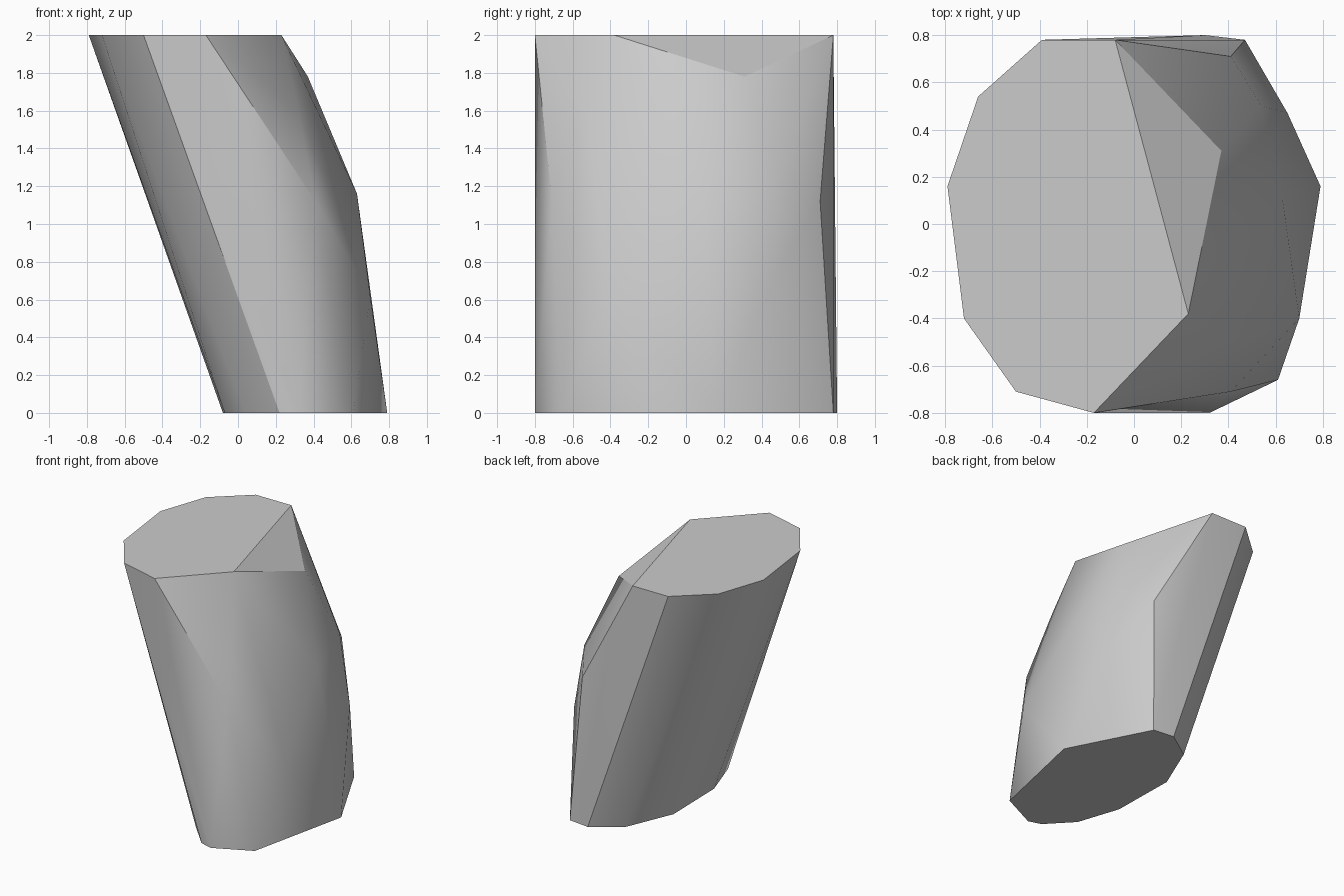
import bpy
import bmesh
import math

# Remove only the default object
default_cube = bpy.data.objects.get("Cube")
if default_cube:
    bpy.data.objects.remove(default_cube, do_unlink=True)


def make_material(name, color):
    material = bpy.data.materials.new(name)
    material.use_nodes = True
    material.diffuse_color = color
    shader = next(n for n in material.node_tree.nodes if n.type == "BSDF_PRINCIPLED")
    shader.inputs["Base Color"].default_value = color
    return material


def make_hull(name, points, material):
    """Wrap a tight convex skin around the corner points."""
    mesh = bpy.data.meshes.new(name)
    bm = bmesh.new()
    for point in points:
        bm.verts.new(point)
    result = bmesh.ops.convex_hull(bm, input=bm.verts[:])
    spare = {e for key in ("geom_interior", "geom_unused") for e in result[key]
             if isinstance(e, bmesh.types.BMVert)}
    if spare:
        bmesh.ops.delete(bm, geom=list(spare), context="VERTS")
    # Merge the triangles of the flat ends into single faces
    bmesh.ops.dissolve_limit(bm, angle_limit=math.radians(0.5),
                             verts=bm.verts[:], edges=bm.edges[:])
    bmesh.ops.recalc_face_normals(bm, faces=bm.faces[:])
    bm.to_mesh(mesh)
    bm.free()
    mesh.materials.append(material)
    obj = bpy.data.objects.new(name, mesh)
    bpy.context.collection.objects.link(obj)
    return obj


# Flat top outline
top_outline = [(-.17, -.8), (-.5, -.71), (-.72, -.4), (-.79, .16),
               (-.66, .54), (-.39, .78), (-.08, .78), (.23, -.38)]

# Flat base outline, shifted sideways so the stone leans
base_outline = [(.79, .16), (.47, .78), (.3, .8), (.08, .65), (-.08, .27),
                (-.07, -.25), (.04, -.58), (.22, -.77), (.32, -.8), (.61, -.66)]

# Chipped corners on the bulging side
side_corners = [(.37, .31, 1.78), (.32, -.53, 1.6), (.54, .5, 1.26),
                (.63, .1, 1.16), (.41, -.71, 1.12), (.41, .71, 1.12),
                (.65, .47, .73), (.7, -.4, .62)]

corners = [(x, y, 2) for x, y in top_outline]
corners += [(x, y, 0) for x, y in base_outline]
corners += side_corners

stone = make_hull("leaning_stone", corners, make_material("stone grey", (.6, .6, .6, 1)))

# Soft sides with crisp chipped edges
bpy.ops.object.select_all(action="DESELECT")
stone.select_set(True)
bpy.context.view_layer.objects.active = stone
bpy.ops.object.shade_smooth_by_angle(angle=math.radians(30))
